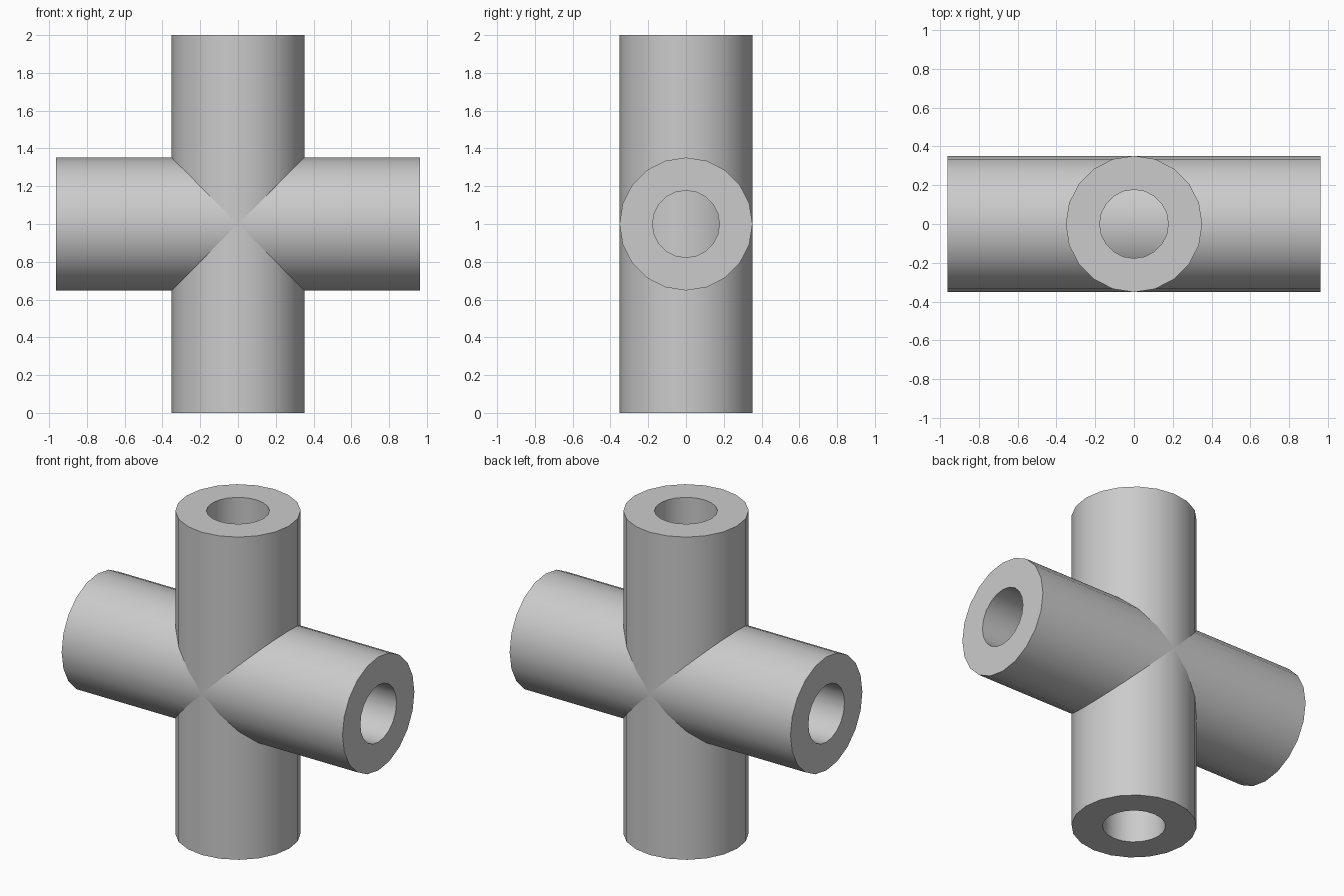
import bpy, bmesh, math
from mathutils import Matrix

if "Cube" in bpy.data.objects:
    bpy.data.objects.remove(bpy.data.objects["Cube"])

SIDES = 20


def tube(name, outer, inner, length, matrix):
    """Open-bored pipe: outer wall, inner wall and two ring-shaped ends."""
    bm = bmesh.new()
    profile = [(outer, -length / 2), (outer, length / 2),
               (inner, length / 2), (inner, -length / 2)]
    rings = []
    for i in range(SIDES):
        a = 2 * math.pi * i / SIDES
        rings.append([bm.verts.new((r * math.cos(a), r * math.sin(a), z))
                      for r, z in profile])
    for i in range(SIDES):
        a, b = rings[i], rings[(i + 1) % SIDES]
        for j in range(4):
            k = (j + 1) % 4
            bm.faces.new((a[j], b[j], b[k], a[k]))
    bmesh.ops.recalc_face_normals(bm, faces=bm.faces)
    mesh = bpy.data.meshes.new(name)
    bm.to_mesh(mesh)
    bm.free()
    obj = bpy.data.objects.new(name, mesh)
    bpy.context.collection.objects.link(obj)
    obj.matrix_world = matrix
    bpy.ops.object.select_all(action='DESELECT')
    obj.select_set(True)
    bpy.context.view_layer.objects.active = obj
    bpy.ops.object.shade_smooth_by_angle(angle=math.radians(30))
    return obj


# Two equal pipes crossing at the centre
centre = Matrix.Translation((0, 0, 1))
tube("vertical_pipe", 0.352, 0.177, 2.0, centre)
tube("cross_pipe", 0.352, 0.177, 1.926,
     centre @ Matrix.Rotation(math.pi / 2, 4, 'Y'))
